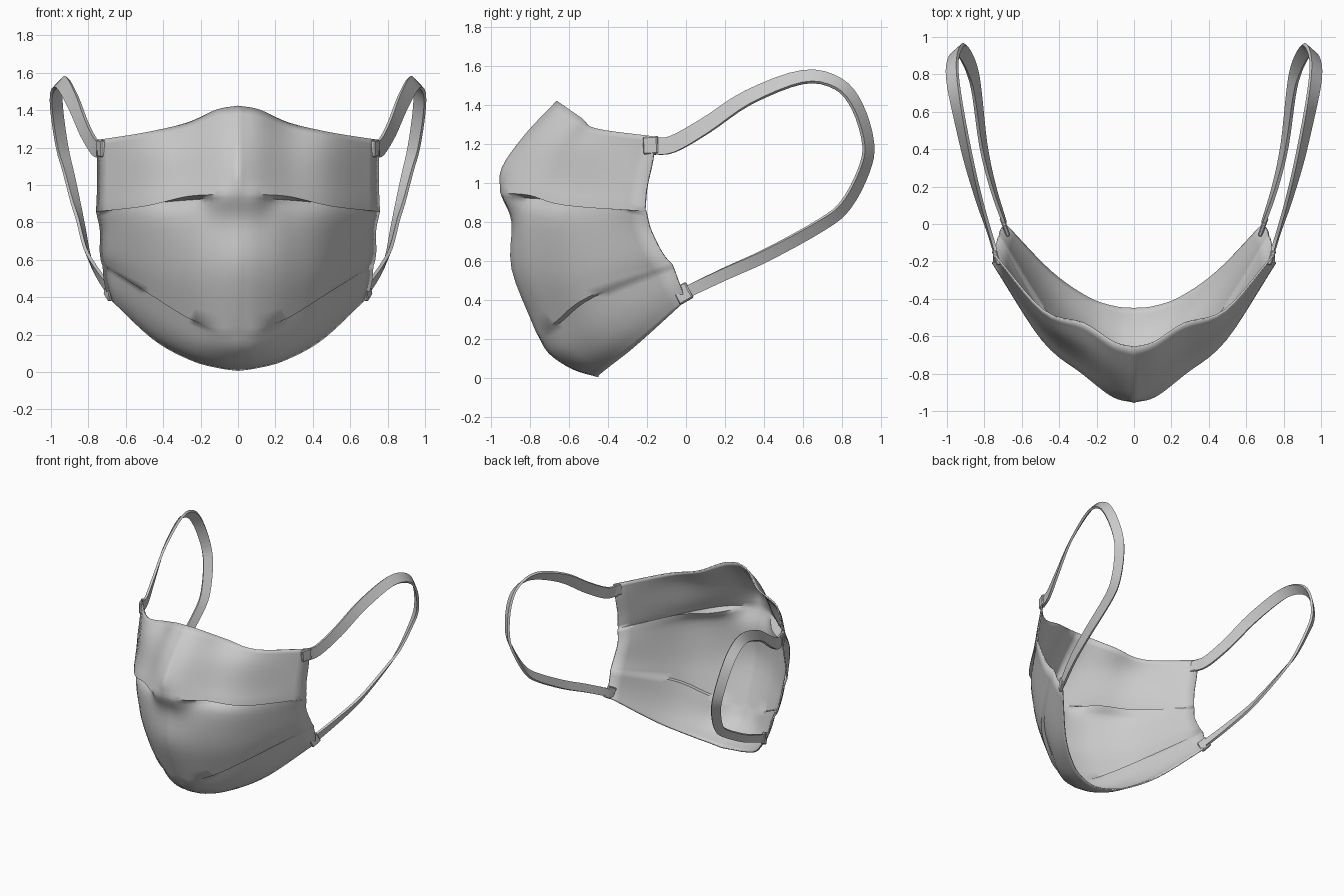
import bpy, bmesh, math
from mathutils import Vector, Matrix

if "Cube" in bpy.data.objects:
    bpy.data.objects.remove(bpy.data.objects["Cube"], do_unlink=True)

# One pale grey fabric
fabric = bpy.data.materials.new("grey fabric")
fabric.use_nodes = True
GREY = (0.6, 0.6, 0.6, 1)
fabric.diffuse_color = GREY
fabric.node_tree.nodes["Principled BSDF"].inputs["Base Color"].default_value = GREY


def spline(points, steps):
    """Smooth curve through the points, with straight run-out at both ends."""
    p = [Vector(q) for q in points]
    p = [2 * p[0] - p[1]] + p + [2 * p[-1] - p[-2]]
    out = []
    for a, b, c, d in zip(p, p[1:], p[2:], p[3:]):
        for i in range(steps):
            t = i / steps
            out.append(0.5 * (2 * b + (c - a) * t + (2 * a - 5 * b + 4 * c - d) * t * t
                              + (3 * b - a - 3 * c + d) * t ** 3))
    out.append(p[-2])
    return out


def make_object(name, verts, faces, angle):
    """Mesh object, mirrored to the other side and shaded smooth."""
    mesh = bpy.data.meshes.new(name)
    mesh.from_pydata([tuple(v) for v in verts], [], faces)
    bm = bmesh.new()
    bm.from_mesh(mesh)
    bmesh.ops.recalc_face_normals(bm, faces=bm.faces)
    bm.to_mesh(mesh)
    bm.free()
    mesh.materials.append(fabric)
    ob = bpy.data.objects.new(name, mesh)
    bpy.context.collection.objects.link(ob)
    bpy.ops.object.select_all(action='DESELECT')
    ob.select_set(True)
    bpy.context.view_layer.objects.active = ob
    bpy.ops.object.shade_smooth_by_angle(angle=math.radians(angle))
    mirror = ob.modifiers.new("mirror", 'MIRROR')
    mirror.use_clip = True
    return ob


# Mask cloth: each row gives the half width, then depths and heights from
# the centre line out to the side edge
ACROSS = (0, .15, .36, .65, 1)
upper_panel = [
    (.75, (-.66, -.63, -.53, -.46, -.16), (1.42, 1.4, 1.33, 1.28, 1.24)),
    (.75, (-.82, -.77, -.65, -.52, -.17), (1.25, 1.24, 1.21, 1.17, 1.12)),
    (.75, (-.94, -.87, -.74, -.57, -.2), (1.08, 1.07, 1.04, 1, .98)),
    (.755, (-.95, -.92, -.8, -.62, -.21), (.96, .95, .94, .89, .86)),
]
middle_panel = [
    (.755, (-.94, -.91, -.72, -.57, -.205), (.93, .93, .92, .9, .855)),
    (.735, (-.89, -.87, -.79, -.61, -.18), (.8, .8, .83, .8, .76)),
    (.735, (-.89, -.86, -.77, -.56, -.12), (.56, .55, .55, .57, .64)),
    (.725, (-.77, -.745, -.67, -.5, -.07), (.25, .24, .29, .42, .58)),
]
chin_panel = [
    (.72, (-.76, -.735, -.64, -.47, -.065), (.23, .22, .29, .42, .57)),
    (.715, (-.7, -.67, -.58, -.41, -.04), (.13, .13, .17, .3, .5)),
    (.705, (-.58, -.56, -.5, -.34, -.02), (.05, .055, .1, .22, .45)),
    (.69, (-.45, -.44, -.39, -.25, 0), (.01, .025, .065, .175, .4)),
]


def panel_rows(panel):
    """Columns run smoothly down one panel, so the pleats between stay crisp."""
    rows = [spline([(w * u, y, z) for u, y, z in zip(ACROSS, ys, zs)], 5)
            for w, ys, zs in panel]
    columns = [spline(column, 4) for column in zip(*rows)]
    return list(zip(*columns))


grid = [row for panel in (upper_panel, middle_panel, chin_panel)
        for row in panel_rows(panel)]
n = len(grid[0])
faces = [(r * n + c, r * n + c + 1, (r + 1) * n + c + 1, (r + 1) * n + c)
         for r in range(len(grid) - 1) for c in range(n - 1)]
cloth = make_object("mask_cloth", [v for row in grid for v in row], faces, 50)
thick = cloth.modifiers.new("thickness", 'SOLIDIFY')
thick.thickness = 0.01
thick.offset = 0

# Ear loops: a flat band that twists and narrows towards the back of the loop
loop_path = [(.735, -.17, 1.19), (.765, -.07, 1.2), (.82, .1, 1.295), (.88, .32, 1.44),
             (.94, .6, 1.545), (.97, .78, 1.51), (.968, .88, 1.39), (.94, .935, 1.2),
             (.905, .91, 1.06), (.865, .82, .89), (.84, .7, .79), (.805, .42, .635),
             (.755, .2, .535), (.69, .0, .44)]
path = spline(loop_path, 4)
side = Vector((1, 0, 0))
verts, faces = [], []
last = len(path) - 1
for i, p in enumerate(path):
    along = (path[min(i + 1, last)] - path[max(i - 1, 0)]).normalized()
    outward = side.cross(along).normalized()
    twist = 0.85 * math.sin(math.pi * i / last)
    wide = outward * math.cos(twist) - side * math.sin(twist)
    half_width = 0.044 - 0.014 * i / last
    wide = (wide - along * wide.dot(along)).normalized() * half_width
    thin = along.cross(wide).normalized() * 0.009
    verts += [p + wide + thin, p + wide - thin, p - wide - thin, p - wide + thin]
    if i:
        k = 4 * i
        faces += [(k - 4 + j, k - 4 + (j + 1) % 4, k + (j + 1) % 4, k + j) for j in range(4)]
faces += [(3, 2, 1, 0), tuple(range(4 * last, 4 * last + 4))]
make_object("ear_loops", verts, faces, 40)


# Folded tabs that hold the loop ends
def tab(name, location, tilt):
    bm = bmesh.new()
    place = (Matrix.Translation(location) @ Matrix.Rotation(-0.35, 4, 'Z')
             @ Matrix.Rotation(tilt, 4, 'X') @ Matrix.Diagonal((.025, .08, .09, 1)))
    bmesh.ops.create_cube(bm, size=1, matrix=place)
    bmesh.ops.bevel(bm, geom=bm.edges[:], offset=.006, segments=1, affect='EDGES')
    bm.verts.index_update()
    corners = [v.co.copy() for v in bm.verts]
    sides = [tuple(v.index for v in f.verts) for f in bm.faces]
    bm.free()
    make_object(name, corners, sides, 30)


tab("upper_loop_tabs", (.735, -.18, 1.195), 0.05)
tab("lower_loop_tabs", (.69, -.015, .435), 0.5)
